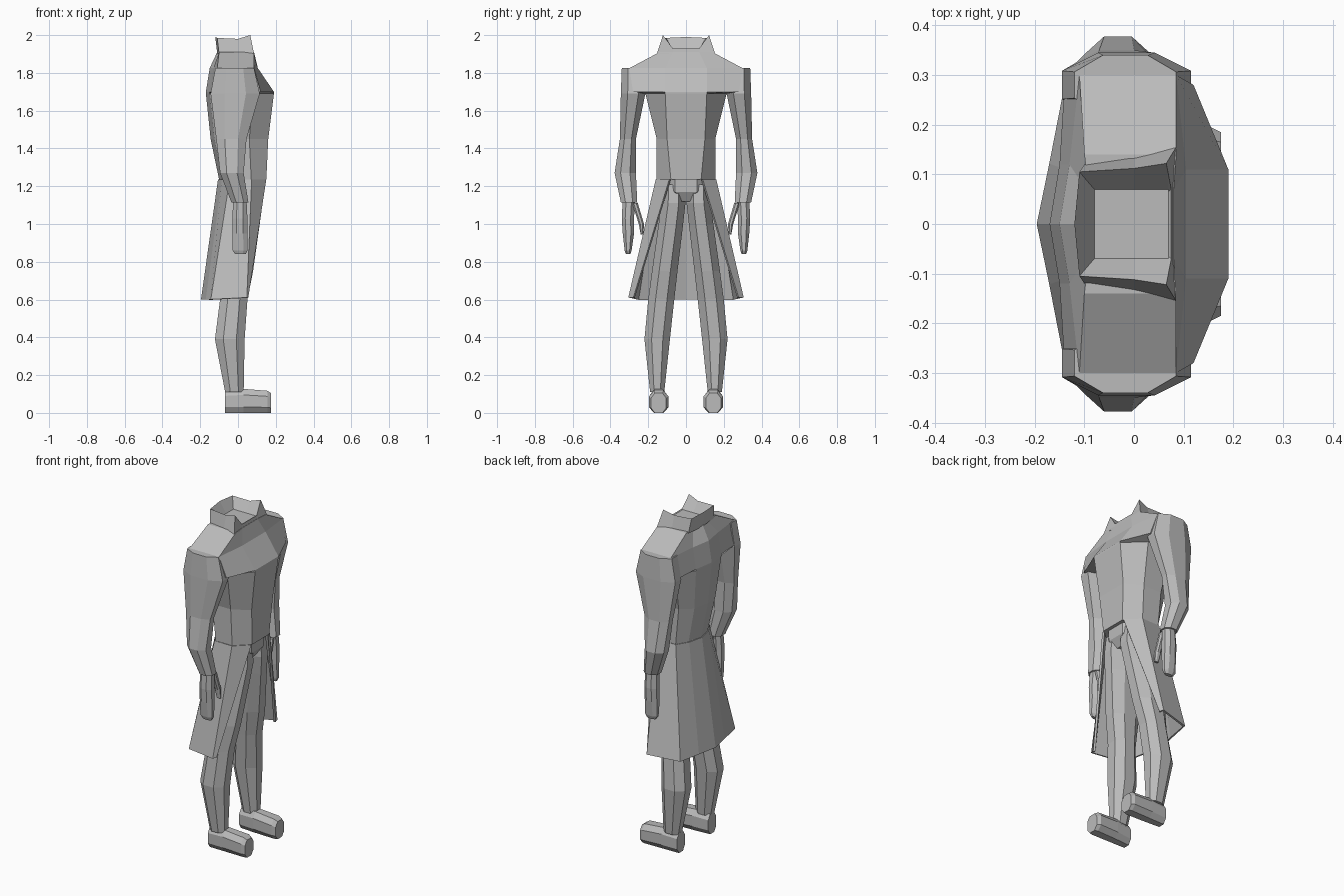
import bpy
import bmesh

cube = bpy.data.objects.get("Cube")
if cube:
    bpy.data.objects.remove(cube, do_unlink=True)

grey = bpy.data.materials.new("plain_grey")
grey.use_nodes = True
colour = (0.5, 0.5, 0.5, 1)
grey.diffuse_color = colour
grey.node_tree.nodes["Principled BSDF"].inputs["Base Color"].default_value = colour


def loft(name, rings, closed=True, caps=True):
    """Join rings of points, each with the same count, into one surface."""
    bm = bmesh.new()
    rows = [[bm.verts.new(p) for p in ring] for ring in rings]
    count = len(rows[0])
    for low, high in zip(rows, rows[1:]):
        for i in range(count if closed else count - 1):
            j = (i + 1) % count
            bm.faces.new((low[i], low[j], high[j], high[i]))
    if caps:
        bm.faces.new(rows[0])
        bm.faces.new(rows[-1])
    bmesh.ops.remove_doubles(bm, verts=bm.verts, dist=0.0005)
    bmesh.ops.recalc_face_normals(bm, faces=bm.faces)
    mesh = bpy.data.meshes.new(name)
    bm.to_mesh(mesh)
    bm.free()
    mesh.materials.append(grey)
    obj = bpy.data.objects.new(name, mesh)
    bpy.context.scene.collection.objects.link(obj)
    return obj


def both_sides(half):
    """Complete a half outline that starts and ends on the middle plane."""
    return half + [(x, -y, z) for x, y, z in reversed(half[1:-1])]


def octagon(z, x0, x1, y0, y1, cut=0.28):
    dx, dy = (x1 - x0) * cut, (y1 - y0) * cut
    return [(x0 + dx, y0, z), (x1 - dx, y0, z), (x1, y0 + dy, z), (x1, y1 - dy, z),
            (x1 - dx, y1, z), (x0 + dx, y1, z), (x0, y1 - dy, z), (x0, y0 + dy, z)]


def torso_ring(z, front, front_w, side_f, side_b, side_w, back, back_w):
    return both_sides([(front, 0, z), (front, front_w, z), (side_f, side_w, z),
                       (side_b, side_w, z), (back + 0.02, back_w, z), (back, 0, z)])


def mirrored(obj):
    mod = obj.modifiers.new("other_side", 'MIRROR')
    mod.use_axis = (False, True, False)
    return obj


def limb(name, sections):
    return mirrored(loft(name, [octagon(*s) for s in sections]))


# Coat body with a wide yoke across chest and shoulders
loft("coat_body", [torso_ring(*r) for r in (
    (1.235, .15, .08, .07, -.04, .155, -.10, .09),
    (1.45, .16, .10, .06, -.06, .155, -.145, .10),
    (1.69, .19, .11, .08, -.08, .215, -.17, .12),
    (1.70, .19, .11, .12, -.14, .28, -.17, .12),
    (1.825, .105, .11, .085, -.11, .30, -.15, .12),
    (1.91, .08, .07, .085, -.10, .14, -.11, .06))])

# Standing collar, open and low at the front, with a sunken neck
collar_base = [(.08, 0, 1.9), (.08, .07, 1.9), (.085, .155, 1.9),
               (0, .135, 1.9), (-.10, .12, 1.9), (-.11, 0, 1.9)]
collar_rim = [(.075, 0, 1.93), (.075, .07, 1.93), (.065, .122, 2),
              (0, .112, 1.98), (-.11, .105, 1.985), (-.12, 0, 1.99)]
neck_floor = [(.07, 0, 1.925), (.07, .065, 1.925), (.07, .07, 1.925),
              (0, .07, 1.925), (-.08, .07, 1.925), (-.08, 0, 1.925)]
loft("collar", [both_sides(r) for r in (collar_base, collar_rim, neck_floor)])

# Coat tail, open at the front
waist = [(.145, .085, 1.235), (.07, .155, 1.235), (-.04, .155, 1.235),
         (-.08, .09, 1.235), (-.10, 0, 1.235)]
hem = [(.05, .275, .61), (.045, .3, .61), (-.14, .255, .6),
       (-.165, .12, .6), (-.19, 0, .6)]
tail = loft("coat_tail", [r + [(x, -y, z) for x, y, z in reversed(r[:-1])]
                          for r in (waist, hem)], closed=False, caps=False)
cloth = tail.modifiers.new("cloth_thickness", 'SOLIDIFY')
cloth.thickness = 0.012
cloth.offset = 0

# Sleeves
limb("sleeve", (
    (1.825, -.12, .085, .22, .34),
    (1.69, -.145, .115, .215, .345),
    (1.45, -.115, .045, .265, .35),
    (1.27, -.095, .03, .265, .378),
    (1.115, -.035, .055, .258, .345)))

# Hands with thumbs
limb("hand", (
    (1.13, -.025, .045, .27, .335),
    (1.03, -.03, .05, .275, .34),
    (.95, -.03, .05, .275, .335),
    (.86, -.028, .05, .288, .325),
    (.84, -.015, .04, .295, .318)))
limb("thumb", (
    (1.11, .005, .045, .255, .285),
    (1.0, .015, .05, .222, .25),
    (.945, .025, .05, .226, .24)))

# Trousers
loft("trouser_seat", [octagon(*s) for s in (
    (1.24, -.09, .13, -.135, .135),
    (1.17, -.10, .13, -.13, .13),
    (1.12, -.06, .10, -.05, .05))])
limb("trouser_leg", (
    (1.21, -.09, .12, .005, .125),
    (1.11, -.10, .13, .003, .13),
    (1.0, -.11, .115, .015, .145),
    (.75, -.10, .08, .045, .18),
    (.6, -.095, .05, .062, .2),
    (.39, -.122, .035, .085, .22),
    (.11, -.068, .03, .115, .19)))

# Shoes, lofted from heel to toe
shoe = [octagon(x, 0, top, y0, y1, .25) for x, top, y0, y1 in (
    (-.07, .12, .11, .185), (.03, .127, .1, .19),
    (.155, .117, .093, .195), (.175, .105, .105, .185))]
mirrored(loft("shoe", [[(x, y, z) for z, y, x in ring] for ring in shoe]))
